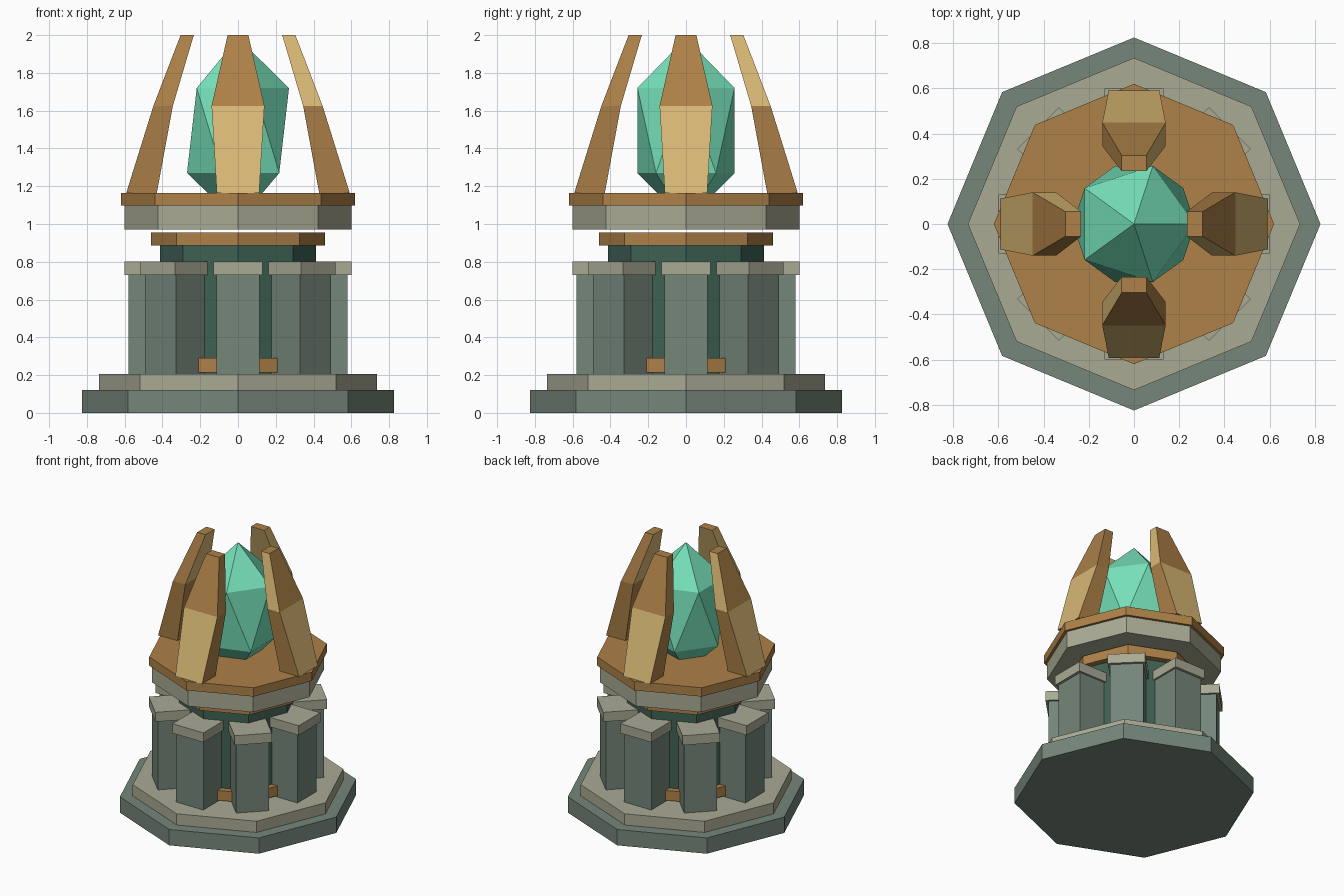
import bpy, bmesh, math
from mathutils import Matrix

if "Cube" in bpy.data.objects:
    bpy.data.objects.remove(bpy.data.objects["Cube"])


def material(name, hex_code):
    def lin(c):
        return c / 12.92 if c <= 0.04045 else ((c + 0.055) / 1.055) ** 2.4
    m = bpy.data.materials.new(name)
    rgb = [lin(int(hex_code[i:i + 2], 16) / 255) for i in (0, 2, 4)]
    m.diffuse_color = (*rgb, 1.0)
    m.use_nodes = True
    m.node_tree.nodes["Principled BSDF"].inputs["Base Color"].default_value = m.diffuse_color
    return m


STONE = material("green stone", "75867A")
PALE = material("pale stone", "A9AA94")
CORE = material("dark teal stone", "3F6154")
BRONZE = material("bronze", "AD8148")
GOLD = material("light gold", "D8B874")
CRYSTAL = material("mint crystal", "76E0BA")


def finish(name, bm, *mats):
    bmesh.ops.recalc_face_normals(bm, faces=bm.faces)
    mesh = bpy.data.meshes.new(name)
    bm.to_mesh(mesh)
    bm.free()
    for m in mats:
        mesh.materials.append(m)
    obj = bpy.data.objects.new(name, mesh)
    bpy.context.collection.objects.link(obj)
    return obj


def octagon(name, radius, z0, z1, mat):
    """Eight-sided slab with corners on the axes."""
    bm = bmesh.new()
    rings = [[bm.verts.new((radius * math.cos(i * math.pi / 4),
                            radius * math.sin(i * math.pi / 4), z))
              for i in range(8)] for z in (z0, z1)]
    for i in range(8):
        j = (i + 1) % 8
        bm.faces.new((rings[0][i], rings[0][j], rings[1][j], rings[1][i]))
    bm.faces.new(rings[0])
    bm.faces.new(rings[1])
    return finish(name, bm, mat)


def radial_box(name, r0, r1, half_width, z0, z1, angle, mat):
    """Box reaching from r0 to r1 along the given angle."""
    bm = bmesh.new()
    place = (Matrix.Rotation(angle, 4, 'Z')
             @ Matrix.Translation(((r0 + r1) / 2, 0, (z0 + z1) / 2))
             @ Matrix.Diagonal((r1 - r0, 2 * half_width, z1 - z0, 1)))
    bmesh.ops.create_cube(bm, size=1, matrix=place)
    return finish(name, bm, mat)


# Stepped base, core and floating head plates
octagon("base_step_lower", 0.825, 0.0, 0.12, STONE)
octagon("base_step_upper", 0.735, 0.12, 0.205, PALE)
octagon("core_column", 0.412, 0.205, 0.885, CORE)
octagon("core_foot_ring", 0.46, 0.215, 0.29, BRONZE)
octagon("core_top_ring", 0.46, 0.885, 0.955, BRONZE)
octagon("head_slab", 0.60, 0.97, 1.098, PALE)
octagon("head_plate", 0.62, 1.098, 1.165, BRONZE)

# Ring of pillars with caps
for k in range(8):
    a = k * math.pi / 4
    radial_box(f"pillar_{k + 1}", 0.34, 0.58, 0.115, 0.205, 0.73, a, STONE)
    radial_box(f"pillar_cap_{k + 1}", 0.33, 0.60, 0.13, 0.73, 0.802, a, PALE)

# Claws: three cross-sections of (z, inner radius, outer radius, half width)
SECTIONS = [(1.163, 0.43, 0.592, 0.112),
            (1.625, 0.345, 0.448, 0.14),
            (2.0, 0.234, 0.304, 0.055)]


def claw(name, angle):
    bm = bmesh.new()
    rings = [[bm.verts.new(p) for p in
              ((ro, -w, z), (ro, w, z), (ri, w, z), (ri, -w, z))]
             for z, ri, ro, w in SECTIONS]
    for level in range(2):
        for side in range(4):  # 0 outer, 1 left, 2 inner, 3 right
            n = (side + 1) % 4
            f = bm.faces.new((rings[level][side], rings[level][n],
                              rings[level + 1][n], rings[level + 1][side]))
            # light gold: lower outer face, upper inner and right faces
            light = side == 0 if level == 0 else side in (2, 3)
            f.material_index = int(light)
    bm.faces.new(rings[0])
    bm.faces.new(rings[-1])
    bm.transform(Matrix.Rotation(angle, 4, 'Z'))
    finish(name, bm, BRONZE, GOLD)


for k in range(4):
    claw(f"claw_{k + 1}", k * math.pi / 2)

# Five-sided crystal: two staggered rings between two points
bm = bmesh.new()
upper, lower = [[bm.verts.new((0.27 * math.cos(t + i * math.tau / 5),
                               0.27 * math.sin(t + i * math.tau / 5), z))
                 for i in range(5)] for t, z in ((0, 1.72), (math.pi / 5, 1.27))]
tip = bm.verts.new((0, 0, 1.985))
root = bm.verts.new((0, 0, 1.01))
for i in range(5):
    j = (i + 1) % 5
    bm.faces.new((upper[i], upper[j], tip))
    bm.faces.new((upper[i], lower[i], upper[j]))
    bm.faces.new((lower[i], lower[j], upper[j]))
    bm.faces.new((lower[j], lower[i], root))
finish("crystal", bm, CRYSTAL)
